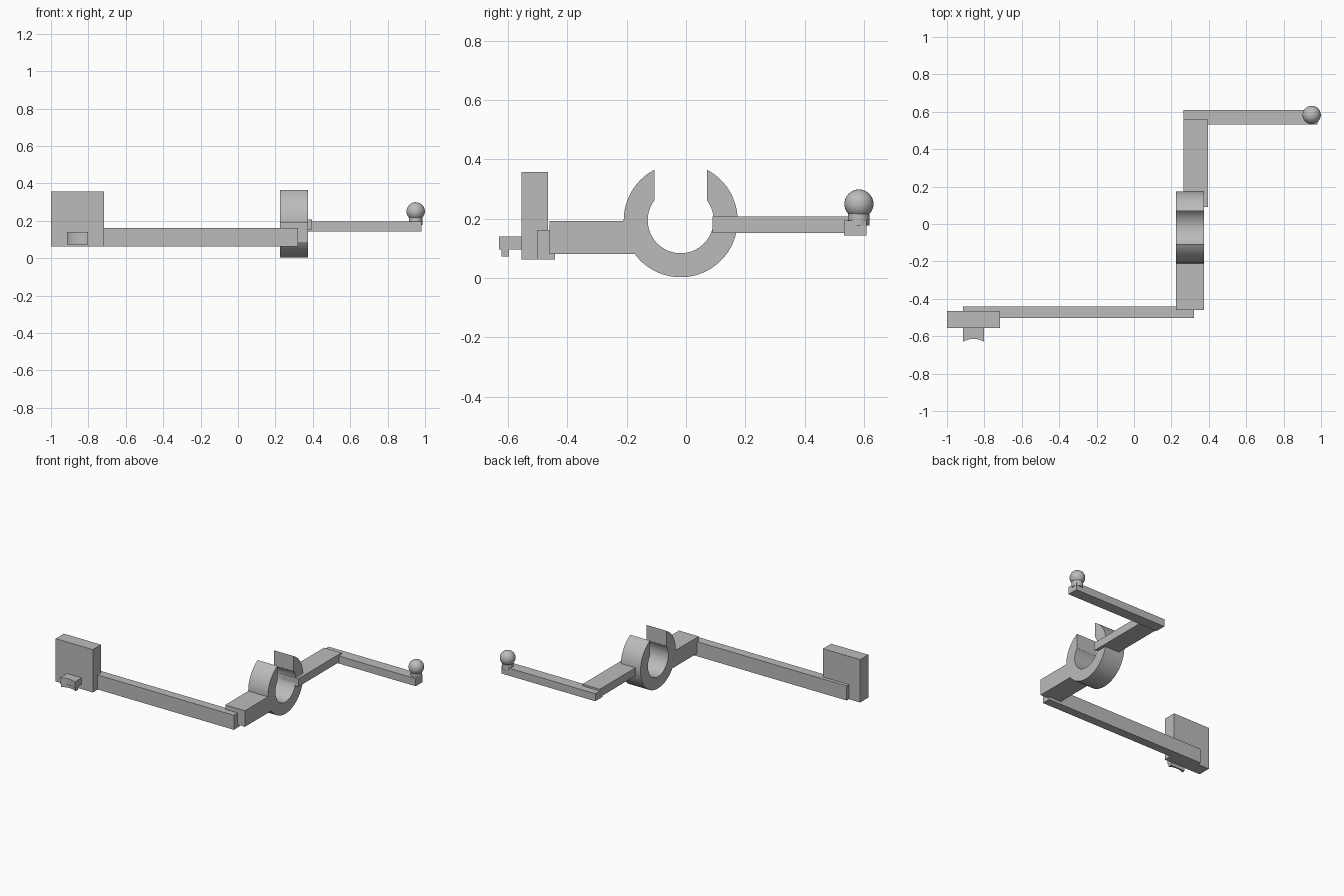
import bpy, bmesh, math
from mathutils import Matrix

cube = bpy.data.objects.get("Cube")
if cube:
    bpy.data.objects.remove(cube, do_unlink=True)

grey = bpy.data.materials.new("light grey")
grey.use_nodes = True
colour = (0.5, 0.5, 0.5, 1)
grey.diffuse_color = colour
grey.node_tree.nodes["Principled BSDF"].inputs["Base Color"].default_value = colour


def finish(name, bm, smooth=False):
    bmesh.ops.recalc_face_normals(bm, faces=bm.faces)
    mesh = bpy.data.meshes.new(name)
    bm.to_mesh(mesh)
    bm.free()
    mesh.materials.append(grey)
    obj = bpy.data.objects.new(name, mesh)
    bpy.context.collection.objects.link(obj)
    if smooth:
        bpy.ops.object.select_all(action="DESELECT")
        obj.select_set(True)
        bpy.context.view_layer.objects.active = obj
        bpy.ops.object.shade_smooth_by_angle(angle=math.radians(30))
    return obj


def box(name, x, y, z):
    bm = bmesh.new()
    bmesh.ops.create_cube(bm, size=1)
    for v in bm.verts:
        for i, (lo, hi) in enumerate((x, y, z)):
            v.co[i] = lo if v.co[i] < 0 else hi
    return finish(name, bm)


def prism(name, points, offset):
    bm = bmesh.new()
    face = bm.faces.new([bm.verts.new(p) for p in points])
    out = bmesh.ops.extrude_face_region(bm, geom=[face])["geom"]
    moved = [g for g in out if isinstance(g, bmesh.types.BMVert)]
    bmesh.ops.translate(bm, verts=moved, vec=offset)
    return finish(name, bm, True)


# Front plate and long bar
box("front_plate", (-1, -0.717), (-0.555, -0.466), (0.062, 0.357))
box("long_bar", (-0.914, 0.32), (-0.502, -0.442), (0.062, 0.162))

# Peg with a hollowed front, and the small lip below it
left, right, front, depth = -0.914, -0.802, -0.63, 0.016
hollow = []
for i in range(13):
    t = i / 12
    hollow.append((left + (right - left) * t, front + depth * (1 - (2 * t - 1) ** 2)))
peg = hollow + [(right, -0.555), (left, -0.555)]
prism("peg", [(x, y, 0.096) for x, y in peg], (0, 0, 0.044))
lip = [(x, y + 0.008) for x, y in hollow] + [(right, -0.597), (left, -0.597)]
prism("peg_lip", [(x, y, 0.073) for x, y in lip], (0, 0, 0.023))

# Open clamp ring, with straight sides to its mouth
cy, cz, outer, inner, mouth = -0.018, 0.195, 0.192, 0.111, 0.0885


def arc(radius, steps=64):
    gap = math.asin(mouth / radius)
    angles = [gap + (2 * math.pi - 2 * gap) * i / steps for i in range(steps + 1)]
    return [(0.225, cy + radius * math.sin(a), cz + radius * math.cos(a)) for a in angles]


prism("clamp_ring", arc(outer) + arc(inner)[::-1], (0.15, 0, 0))

# Arms on both sides of the ring
box("clamp_block", (0.225, 0.375), (-0.46, -0.155), (0.081, 0.192))
box("rear_arm", (0.264, 0.396), (0.09, 0.56), (0.152, 0.207))
box("rear_bar", (0.264, 0.98), (0.533, 0.609), (0.143, 0.195))

# Ball on a short round neck
bm = bmesh.new()
bmesh.ops.create_cone(bm, cap_ends=True, segments=32, radius1=0.036, radius2=0.036,
                      depth=0.044, matrix=Matrix.Translation((0.95, 0.582, 0.199)))
finish("ball_neck", bm, True)
bm = bmesh.new()
bmesh.ops.create_uvsphere(bm, u_segments=32, v_segments=20, radius=0.049,
                          matrix=Matrix.Translation((0.95, 0.583, 0.25)))
finish("ball", bm, True)
